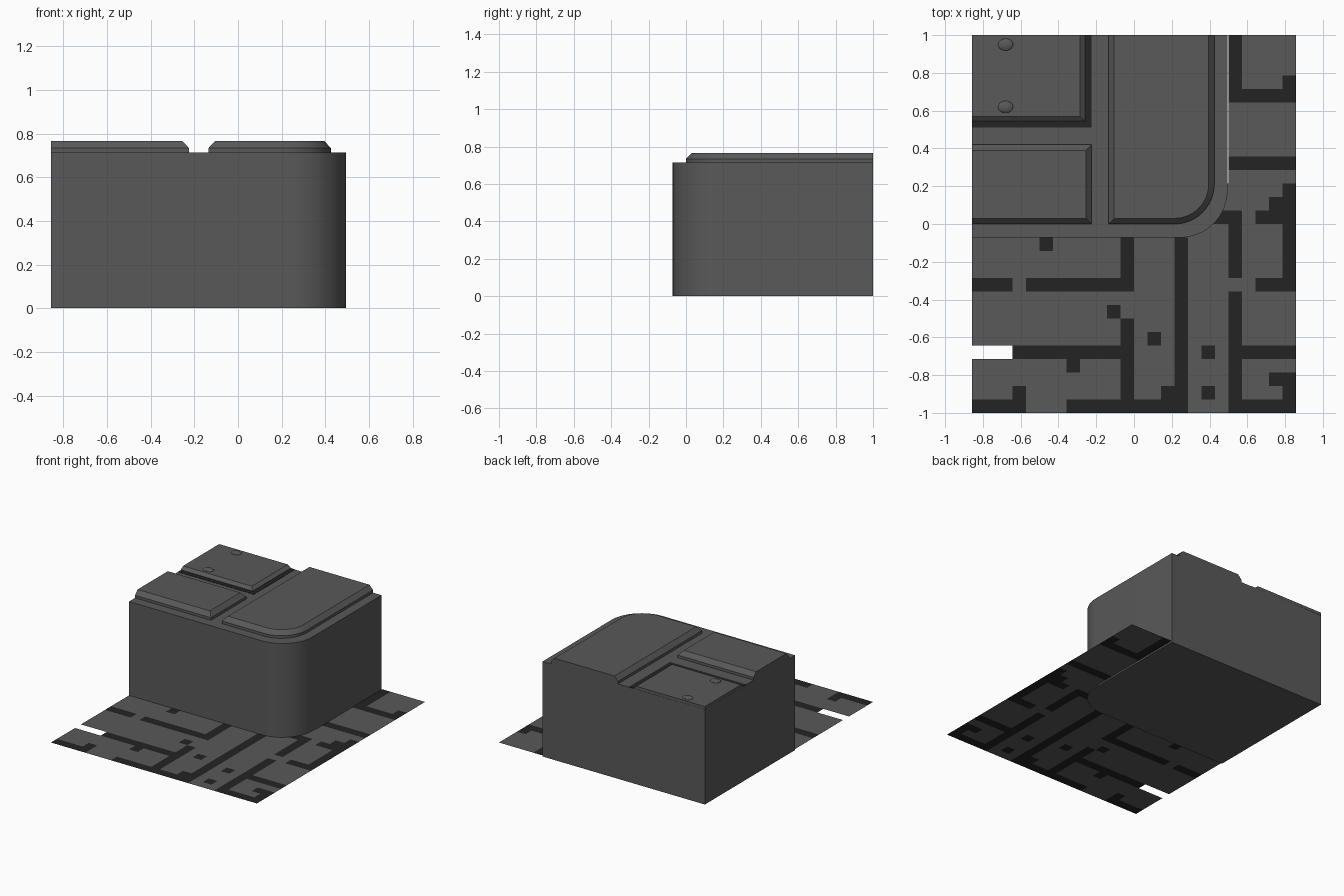
import bpy, bmesh, math

if "Cube" in bpy.data.objects:
    bpy.data.objects.remove(bpy.data.objects["Cube"])


def material(name, value):
    mat = bpy.data.materials.new(name)
    mat.use_nodes = True
    color = (value, value, value, 1)
    mat.diffuse_color = color
    mat.node_tree.nodes["Principled BSDF"].inputs["Base Color"].default_value = color
    return mat


GREY = material("stone grey", 0.1)
DARK = material("groove black", 0.017)


def finish(name, bm, mats, smooth=False):
    bmesh.ops.recalc_face_normals(bm, faces=bm.faces)
    mesh = bpy.data.meshes.new(name)
    bm.to_mesh(mesh)
    bm.free()
    obj = bpy.data.objects.new(name, mesh)
    bpy.context.collection.objects.link(obj)
    for mat in mats:
        mesh.materials.append(mat)
    if smooth:
        bpy.ops.object.select_all(action="DESELECT")
        obj.select_set(True)
        bpy.context.view_layer.objects.active = obj
        bpy.ops.object.shade_smooth_by_angle(angle=math.radians(25))


def outline(x0, x1, y0, y1, radius=0.0, steps=12):
    """Rectangle whose front left-hand corner (+x, -y) may be rounded."""
    pts = [(x0, y1), (x0, y0)]
    if radius:
        for k in range(steps + 1):
            a = math.pi / 2 * (k / steps - 1)
            pts.append((x1 - radius + radius * math.cos(a),
                        y0 + radius + radius * math.sin(a)))
    else:
        pts.append((x1, y0))
    return pts + [(x1, y1)]


def loft(name, layers, mat, smooth=False):
    """Closed solid through matching outlines, each with its height."""
    bm = bmesh.new()
    rings = [[bm.verts.new((x, y, z)) for x, y in pts] for pts, z in layers]
    n = len(rings[0])
    for low, high in zip(rings, rings[1:]):
        for k in range(n):
            m = (k + 1) % n
            bm.faces.new((low[k], low[m], high[m], high[k]))
    bm.faces.new(rings[0][::-1])
    bm.faces.new(rings[-1])
    finish(name, bm, [mat], smooth)


def panel(name, x0, x1, y0, y1, z, rise, slope, width, sides, radius=0.0):
    """Raised slab, chamfered on the chosen sides (x0, x1, y0, y1)."""
    a, b, c, d = (width * s for s in sides)
    base = outline(x0, x1, y0, y1, radius)
    top = outline(x0 + a, x1 - b, y0 + c, y1 - d, radius and radius - width)
    loft(name, [(base, z), (base, z + rise), (top, z + rise + slope)], GREY, True)


CELL = 1 / 14
EDGE = 12 * CELL
TOP = 10 * CELL

# Wall block with one rounded corner
body = outline(-EDGE, 0.495, -CELL, 1, 0.25, 16)
loft("wall_block", [(body, 0), (body, TOP)], GREY, True)

# Raised top panels
panel("long_top_panel", -0.135, 0.425, 0, 1, TOP, 0.02, 0.032, 0.03, (1, 1, 1, 0), 0.21)
panel("front_top_panel", -EDGE, -0.225, 0, 0.42, TOP, 0.02, 0.032, 0.03, (0, 1, 1, 1))

# Low hatch in its dark frame
frame = outline(-EDGE, -0.225, 0.51, 1)
loft("hatch_frame", [(frame, TOP - 0.005), (frame, TOP + 0.002)], DARK)
panel("hatch_plate", -EDGE, -0.26, 0.545, 1, TOP, 0.003, 0.02, 0.025, (0, 1, 1, 0))

# Hatch rivets
for side, y in (("front", 0.62), ("back", 0.95)):
    bm = bmesh.new()
    bmesh.ops.create_uvsphere(bm, u_segments=16, v_segments=8, radius=1)
    bmesh.ops.scale(bm, vec=(0.04, 0.032, 0.012), verts=bm.verts)
    bmesh.ops.translate(bm, vec=(-0.68, y, TOP + 0.023), verts=bm.verts)
    finish(side + "_hatch_rivet", bm, [GREY], True)

# Grooves as (column, row, length) in floor cells, and single chipped cells
ACROSS = [(0, 0, 4), (7, 0, 9), (19, 0, 5), (3, 4, 9), (19, 4, 5), (0, 9, 3),
          (4, 9, 8), (21, 9, 3), (17, 14, 3), (21, 14, 3), (19, 18, 5), (19, 23, 5)]
ALONG = [(11, 1, 6), (11, 9, 4), (15, 0, 13), (19, 0, 9), (19, 10, 5),
         (19, 23, 5), (23, 0, 3), (23, 9, 8)]
CHIPS = [(3, 1), (14, 1), (17, 1), (22, 2), (7, 3), (17, 4), (13, 5), (10, 7),
         (5, 12), (22, 15), (23, 24)]
grooves = set(CHIPS)
for col, row, length in ACROSS:
    grooves.update((col + k, row) for k in range(length))
for col, row, length in ALONG:
    grooves.update((col, row + k) for k in range(length))

# Paved floor around the block, with one missing strip
bm = bmesh.new()
for row in range(28):
    for col in range(24):
        under_block = (row > 12 and col < 15) or (row > 16 and col < 19)
        missing = row == 4 and col < 3
        if under_block or missing:
            continue
        x, y = col * CELL - EDGE, row * CELL - 1
        corners = ((x, y), (x + CELL, y), (x + CELL, y + CELL), (x, y + CELL))
        face = bm.faces.new([bm.verts.new((px, py, 0.008)) for px, py in corners])
        face.material_index = int((col, row) in grooves)
bmesh.ops.remove_doubles(bm, verts=bm.verts, dist=0.001)
finish("paved_floor", bm, [GREY, DARK])
